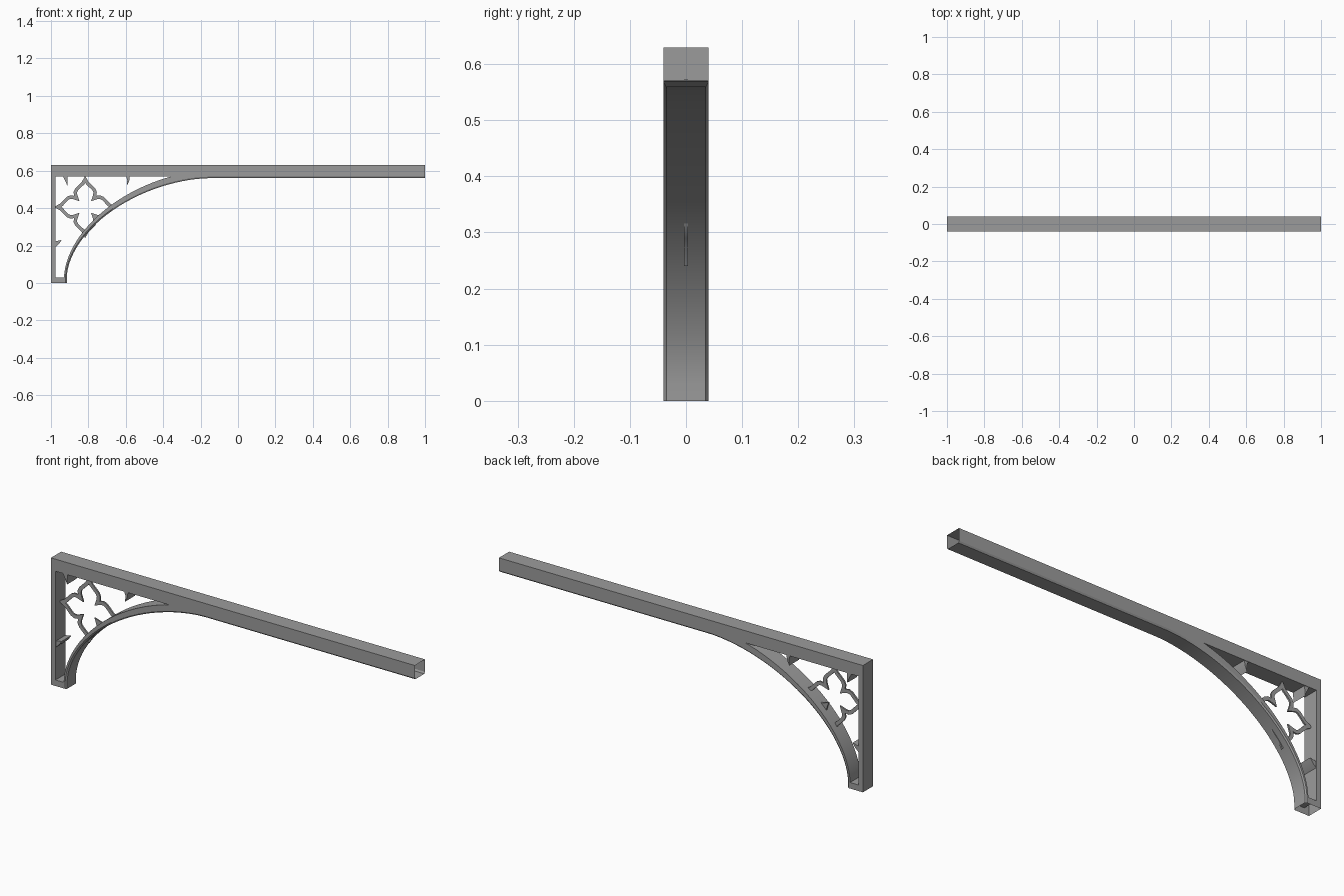
import bpy, bmesh, math
from mathutils import Vector

cube = bpy.data.objects.get("Cube")
if cube:
    bpy.data.objects.remove(cube, do_unlink=True)

GREY = (0.33, 0.33, 0.33, 1.0)
mat = bpy.data.materials.new("stone grey")
mat.use_nodes = True
mat.diffuse_color = GREY
mat.node_tree.nodes["Principled BSDF"].inputs["Base Color"].default_value = GREY

DEPTH = 0.04        # half depth of the frame
SOFFIT = 0.035      # half depth of the flat soffit between chamfers
CENTRE, SPRING = -0.15, 0.03
STEPS = 28


def finish(name, bm):
    bmesh.ops.recalc_face_normals(bm, faces=bm.faces[:])
    mesh = bpy.data.meshes.new(name)
    bm.to_mesh(mesh)
    bm.free()
    mesh.materials.append(mat)
    ob = bpy.data.objects.new(name, mesh)
    bpy.context.collection.objects.link(ob)
    bpy.ops.object.select_all(action='DESELECT')
    ob.select_set(True)
    bpy.context.view_layer.objects.active = ob
    bpy.ops.object.shade_smooth_by_angle(angle=math.radians(25))
    return ob


def verts(bm, pts, y):
    return [bm.verts.new((x, y, z)) for x, z in pts]


def strip(bm, a, b, skip=(), closed=True):
    """Quads between two rows of vertices."""
    n = len(a)
    for i in range(n if closed else n - 1):
        if i not in skip:
            j = (i + 1) % n
            bm.faces.new((a[i], a[j], b[j], b[i]))


def loop_edges(bm, row):
    return [bm.edges.get((a, b)) or bm.edges.new((a, b))
            for a, b in zip(row, row[1:] + row[:1])]


def arch(a, b, top=None):
    """Flattened quarter arch from the springing point up to its crown."""
    pts = []
    for i in range(STEPS + 1):
        t = math.pi / 2 * i / STEPS
        x = CENTRE - a * max(math.cos(t), 0) ** (2 / 1.78)
        z = SPRING + (b - SPRING) * math.sin(t) ** (2 / 1.78)
        if top and z >= top:
            break
        pts.append((x, z))
    return pts


# Hollow frame: post, beam and arch, open at the foot and the beam end
edge_path = [(-0.922, 0)] + arch(0.772, 0.568) + [(1, 0.568)]
soffit_path = [(-0.915, 0)] + arch(0.765, 0.56) + [(1, 0.56)]
outline = edge_path + [(1, 0.63), (-1, 0.63), (-1, 0)]
hole = arch(0.78, 0.60, top=0.57) + [(-0.35, 0.57), (-0.975, 0.57), (-0.975, SPRING)]

bm = bmesh.new()
rows = {}
for side in (-1, 1):
    rows[side] = (verts(bm, outline, side * DEPTH),
                  verts(bm, hole, side * DEPTH),
                  verts(bm, soffit_path, side * SOFFIT))
n = len(edge_path)
strip(bm, rows[-1][0][n:], rows[1][0][n:], closed=False)    # top and outer post
strip(bm, rows[-1][1], rows[1][1])                          # spandrel opening
strip(bm, rows[-1][2], rows[1][2], closed=False)            # soffit
for side in (-1, 1):
    out, inner, under = rows[side]
    strip(bm, out[:n], under, closed=False)                 # chamfers
    bmesh.ops.triangle_fill(bm, use_beauty=True, normal=(0, side, 0),
                            edges=loop_edges(bm, out) + loop_edges(bm, inner))
finish("arched_frame", bm)


# Thorn-shaped cusps on the edges of the opening
def cusp(name, pts):
    bm = bmesh.new()
    a, b = verts(bm, pts, -0.038), verts(bm, pts, 0.038)
    strip(bm, a, b)
    bm.faces.new(a)
    bm.faces.new(b[::-1])
    finish(name, bm)


cusp("upper_left_cusp", [(-0.937, 0.572), (-0.911, 0.572), (-0.913, 0.52), (-0.923, 0.545)])
cusp("upper_right_cusp", [(-0.60, 0.572), (-0.578, 0.572), (-0.582, 0.545), (-0.594, 0.52),
                          (-0.592, 0.55)])
cusp("post_cusp", [(-0.977, 0.19), (-0.977, 0.222), (-0.942, 0.23), (-0.957, 0.208)])


# Four-petal tracery: one half petal mirrored and turned around the centre
half = [(0, 0.148), (0.012, 0.127), (0.03, 0.11), (0.046, 0.094),
        (0.053, 0.079), (0.051, 0.063), (0.045, 0.045)]
quarter = half + [(z, x) for x, z in half[-2:0:-1]]
line = []
for k in range(4):
    c, s = round(math.cos(k * math.pi / 2)), round(math.sin(k * math.pi / 2))
    line += [Vector((x * c + z * s, z * c - x * s)) for x, z in quarter]


def offset(pts, dist):
    """Offset a closed line sideways with mitred corners."""
    res = []
    for i, p in enumerate(pts):
        d1 = (p - pts[i - 1]).normalized()
        d2 = (pts[(i + 1) % len(pts)] - p).normalized()
        t = (d1 + d2).normalized()
        normal = Vector((-t.y, t.x))
        res.append(p + normal * dist / max(0.45, t.dot(d1)))
    return [(-0.817 + p.x, 0.406 + p.y) for p in res]


bm = bmesh.new()
big, small = offset(line, 0.009), offset(line, -0.009)
ring = [verts(bm, pts, y) for pts, y in
        ((big, -0.004), (small, -0.004), (small, 0.004), (big, 0.004))]
for i in range(4):
    strip(bm, ring[i], ring[(i + 1) % 4])
finish("petal_tracery", bm)
